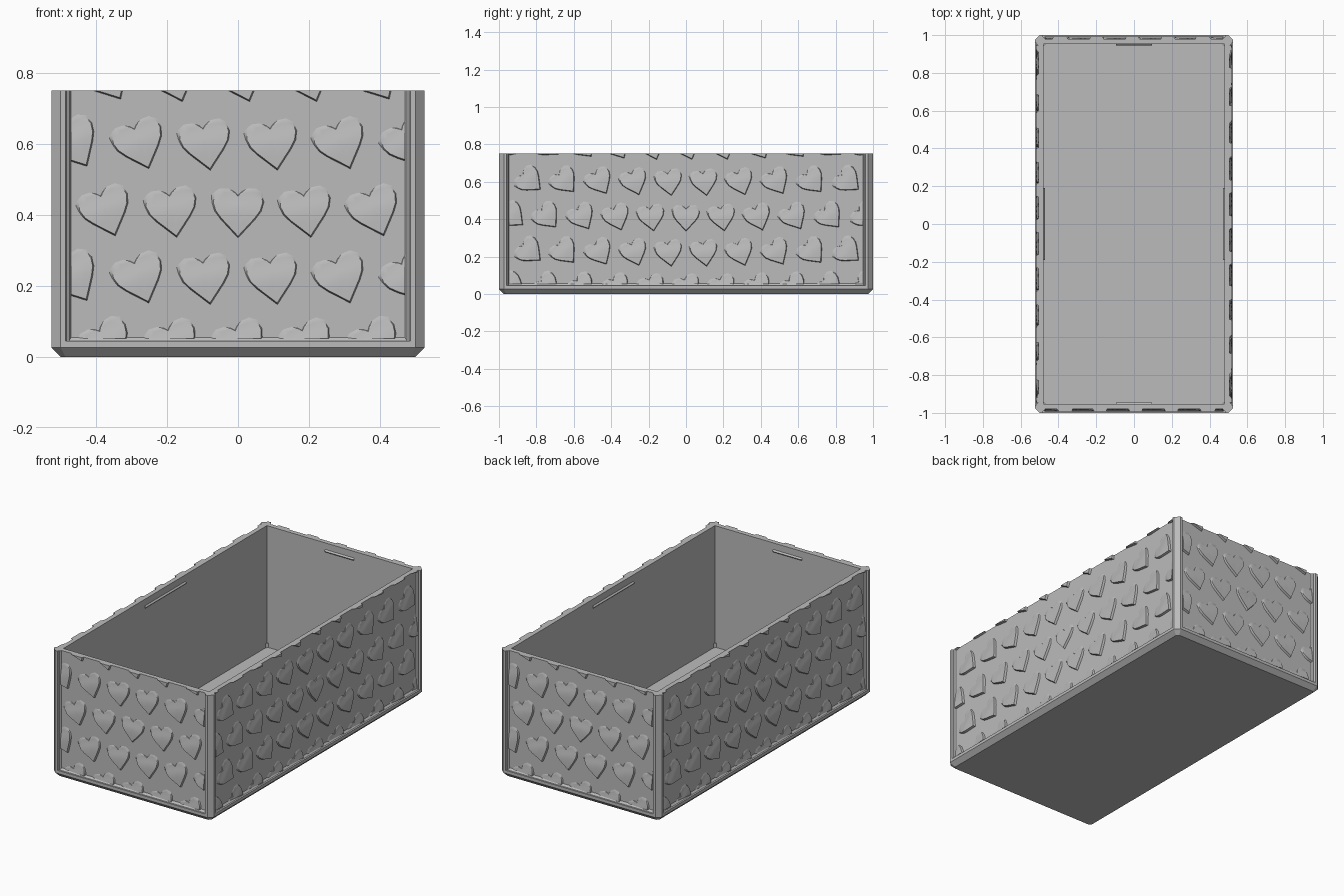
import bpy, bmesh
from math import radians, pi
from mathutils import Matrix, Vector

if "Cube" in bpy.data.objects:
    bpy.data.objects.remove(bpy.data.objects["Cube"], do_unlink=True)

HX, HY, TOP = 0.525, 1.0, 0.75      # half sizes and height
CH = 0.026                          # chamfer
WALL, FLOOR, RECESS = 0.047, 0.03, 0.02
STEP = 0.189                        # spacing of the heart pattern

grey = bpy.data.materials.new("warm_grey")
grey.use_nodes = True
colour = (0.5, 0.5, 0.5, 1)
grey.diffuse_color = colour
grey.node_tree.nodes["Principled BSDF"].inputs["Base Color"].default_value = colour


def finish(bm, name, smooth=False):
    bmesh.ops.recalc_face_normals(bm, faces=bm.faces)
    mesh = bpy.data.meshes.new(name)
    bm.to_mesh(mesh)
    bm.free()
    mesh.materials.append(grey)
    ob = bpy.data.objects.new(name, mesh)
    bpy.context.collection.objects.link(ob)
    if smooth:
        bpy.ops.object.select_all(action="DESELECT")
        ob.select_set(True)
        bpy.context.view_layer.objects.active = ob
        bpy.ops.object.shade_smooth_by_angle(angle=radians(35))
    return ob


def loft(bm, rings, cap_start=True, cap_end=True):
    loops = [[bm.verts.new(p) for p in ring] for ring in rings]
    n = len(loops[0])
    for a, b in zip(loops, loops[1:]):
        for i in range(n):
            j = (i + 1) % n
            bm.faces.new((a[i], a[j], b[j], b[i]))
    if cap_start:
        bm.faces.new(loops[0][::-1])
    if cap_end:
        bm.faces.new(loops[-1])
    return loops


def chamfered(inset, z, c=CH):
    x, y = HX - inset, HY - inset
    pts = [(x, c - y), (x, y - c), (x - c, y), (c - x, y),
           (-x, y - c), (-x, c - y), (c - x, -y), (x - c, -y)]
    return [(px, py, z) for px, py in pts]


def rectangle(inset, z):
    x, y = HX - inset, HY - inset
    return [(x, -y, z), (x, y, z), (-x, y, z), (-x, -y, z)]


# Chamfered base with a sloping lip under the panels
bm = bmesh.new()
loft(bm, [chamfered(CH, 0, CH / 2), chamfered(0, CH), chamfered(0, 0.044),
          chamfered(0.01, 0.044), chamfered(RECESS, 0.055),
          chamfered(0.04, 0.055), chamfered(0.04, FLOOR - 0.005)])
finish(bm, "base")

# Thin walls and floor as one hollow tray
bm = bmesh.new()
loft(bm, [rectangle(RECESS, 0.03), rectangle(RECESS, TOP), rectangle(WALL, TOP), rectangle(WALL, FLOOR)],
     cap_start=False)
finish(bm, "walls_and_floor")

# Corner posts with chamfered edges and stepped lips
half = [(0, CH), (0, 0.040), (0.010, 0.044), (0.010, 0.049), (RECESS, 0.055), (0.035, 0.055)]
profile = [(b, a) for a, b in reversed(half)] + half + [(0.035, 0.035)]
for sx, side in ((1, "left"), (-1, "right")):
    for sy, end in ((1, "back"), (-1, "front")):
        bm = bmesh.new()
        loft(bm, [[(sx * (HX - a), sy * (HY - b), z) for a, b in profile] for z in (CH, TOP)])
        finish(bm, f"{end}_{side}_post")

# Raised heart scale: proud at the tip, fading out at the lobes
right_half = [(0, -.097), (.025, -.07), (.05, -.043), (.067, -.02), (.075, .005),
              (.07, .03), (.052, .046), (.027, .045), (.009, .034), (0, .024)]
outline = right_half + [(-x, y) for x, y in right_half[-2:0:-1]]


def relief(v):
    t = min(max((0.045 - v) / 0.08, 0), 1)
    return 0.001 + 0.012 * t * t * (3 - 2 * t)


def add_heart(bm, u, z, angle):
    def ring(scale, fixed=None):
        pts = [(x * scale, y * scale) for x, y in outline]
        return [(x, fixed if fixed is not None else -relief(y), y) for x, y in pts]
    skirt = [(x * s, 0.004, y * s) for x, y in outline for s in [1.0 if y < 0.01 else 1.12]]
    loops = loft(bm, [skirt, ring(0.93), ring(0.7), ring(0.4), ring(0.12)])
    place = Matrix.Translation((u, 0, z)) @ Matrix.Rotation(-angle, 4, "Y")
    bmesh.ops.transform(bm, matrix=place, verts=[v for loop in loops for v in loop])


def heart_panel(name, half_width, distance, turn):
    bm = bmesh.new()
    count = int(half_width / STEP) + 2
    for row in range(-2, 3):
        for col in range(-count, count + 1):
            u = col + (row % 2) / 2
            # each hexagonal ring around the middle turns ten degrees more
            ring_index = max(abs(row), abs(u) + abs(row) / 2)
            add_heart(bm, u * STEP, 0.43 + row * STEP, radians(10 * ring_index))
    # trim the pattern to the panel opening
    for co, no in (((half_width, 0, 0), (1, 0, 0)), ((-half_width, 0, 0), (-1, 0, 0)),
                   ((0, 0, 0.052), (0, 0, -1)), ((0, 0, TOP), (0, 0, 1))):
        bmesh.ops.bisect_plane(bm, geom=bm.verts[:] + bm.edges[:] + bm.faces[:],
                               plane_co=Vector(co), plane_no=Vector(no), clear_outer=True)
        bmesh.ops.holes_fill(bm, edges=[e for e in bm.edges if e.is_boundary], sides=0)
    place = Matrix.Rotation(turn, 4, "Z") @ Matrix.Translation((0, -distance, 0))
    bmesh.ops.transform(bm, matrix=place, verts=bm.verts)
    finish(bm, name, smooth=True)


# Heart panels and the small snap ridges inside each wall
for i, wall in enumerate(("front", "left", "back", "right")):
    across, out = (HX, HY) if i % 2 == 0 else (HY, HX)
    turn = i * pi / 2
    heart_panel(f"{wall}_hearts", across - 0.055, out - RECESS, turn)
    length = 0.095 if i % 2 == 0 else 0.19
    y = WALL - out
    bm = bmesh.new()
    section = [(y - 0.004, 0.695), (y, 0.695), (y + 0.008, 0.703), (y, 0.711), (y - 0.004, 0.711)]
    loft(bm, [[(x, py, pz) for py, pz in section] for x in (-length, length)])
    bmesh.ops.transform(bm, matrix=Matrix.Rotation(turn, 4, "Z"), verts=bm.verts)
    finish(bm, f"{wall}_snap_ridge")
